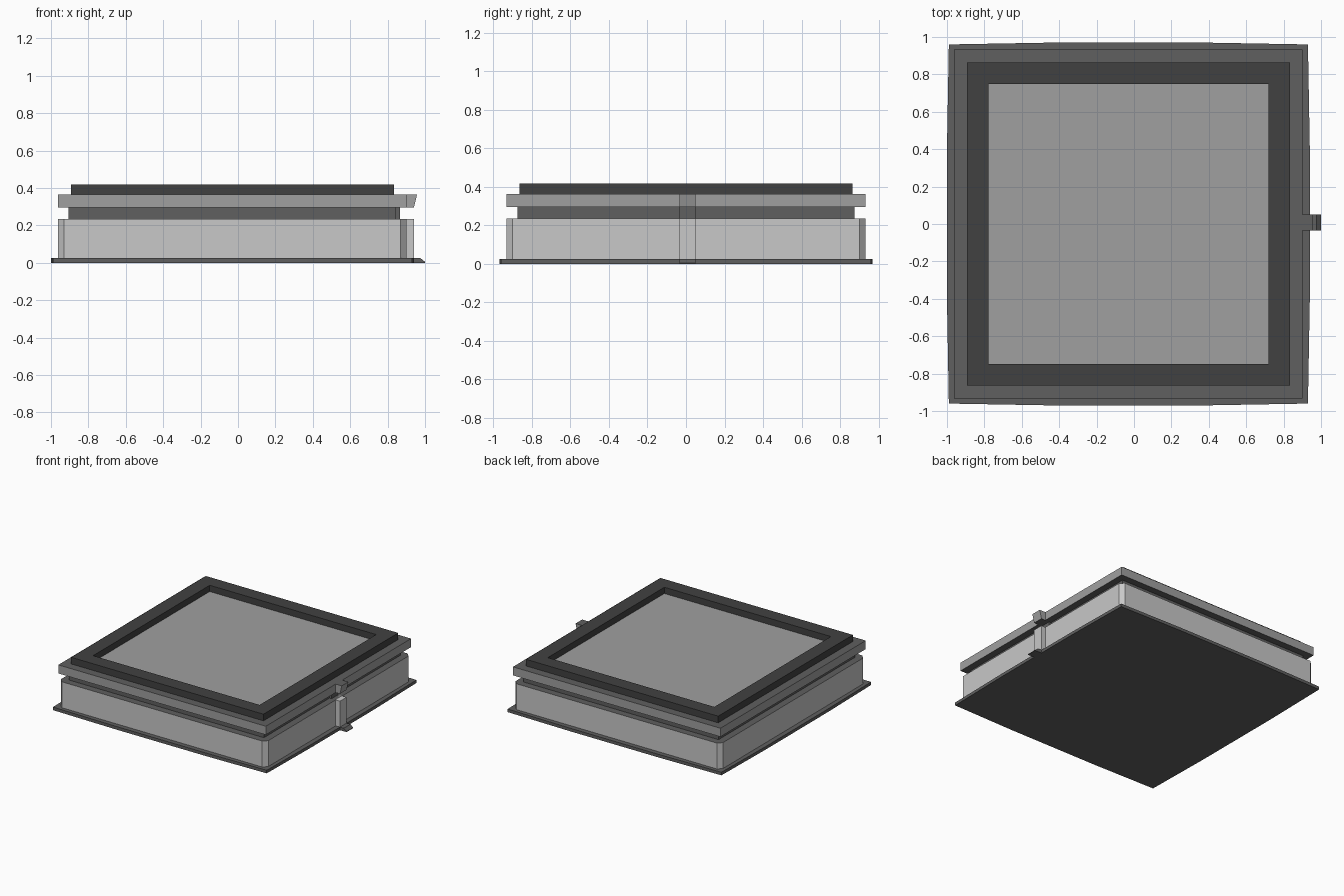
import bpy, bmesh

if "Cube" in bpy.data.objects:
    bpy.data.objects.remove(bpy.data.objects["Cube"])

CX = -0.03           # the square body sits slightly left of the latch side
TAB = (-0.035, 0.05)  # latch extent along y


def material(name, v):
    m = bpy.data.materials.new(name)
    m.diffuse_color = (v, v, v, 1)
    m.use_nodes = True
    m.node_tree.nodes["Principled BSDF"].inputs["Base Color"].default_value = m.diffuse_color
    return m


LIGHT = material("light grey", 0.58)
MID = material("mid grey", 0.35)
DARK = material("dark grey", 0.115)
BLACK = material("charcoal", 0.053)


def finish(name, bm, mats, flat_index=0):
    """Make the object; horizontal faces take material flat_index."""
    bmesh.ops.recalc_face_normals(bm, faces=bm.faces)
    for f in bm.faces:
        if abs(f.normal.z) > 0.95:
            f.material_index = flat_index
    me = bpy.data.meshes.new(name)
    bm.to_mesh(me)
    bm.free()
    for m in mats:
        me.materials.append(m)
    ob = bpy.data.objects.new(name, me)
    bpy.context.collection.objects.link(ob)
    return ob


def prism(name, pts, offset, mats, flat_index=0):
    bm = bmesh.new()
    face = bm.faces.new([bm.verts.new(p) for p in pts])
    ext = bmesh.ops.extrude_face_region(bm, geom=[face], use_keep_orig=True)
    moved = [g for g in ext["geom"] if isinstance(g, bmesh.types.BMVert)]
    bmesh.ops.translate(bm, verts=moved, vec=offset)
    return finish(name, bm, mats, flat_index)


def square_prism(name, side, z0, z1, mats, flat_index=0):
    """One side's (along, out) points, repeated around four sides."""
    pts = []
    for c, s in ((1, 0), (0, 1), (-1, 0), (0, -1)):
        pts += [(CX + a * c + o * s, a * s - o * c, z0) for a, o in side]
    return prism(name, pts, (0, 0, z1 - z0), mats, flat_index)


def latch(name, profile, mats, flat_index=0):
    pts = [(x, TAB[0], z) for x, z in profile]
    return prism(name, pts, (0, TAB[1] - TAB[0], 0), mats, flat_index)


# Base plate with slightly bowed sides
square_prism("base_plate", [(-0.96, 0.96), (-0.4, 0.97), (0.4, 0.97)], 0, 0.025, [DARK])
# Body with chamfered vertical corners
square_prism("body", [(-0.9, 0.932), (0.9, 0.932)], 0.025, 0.235, [LIGHT, DARK], 1)
# Recessed neck and lid
square_prism("neck", [(-0.876, 0.876)], 0.235, 0.295, [DARK])
square_prism("lid", [(-0.932, 0.932)], 0.295, 0.364, [MID, DARK], 1)

# Raised square rim with an open centre
bm = bmesh.new()
rings = []
for h, z in ((0.864, 0.364), (0.864, 0.418), (0.748, 0.418), (0.748, 0.364)):
    rings.append([bm.verts.new((CX + h * a, h * b, z))
                  for a, b in ((-1, -1), (1, -1), (1, 1), (-1, 1))])
for r in range(4):
    lo, hi = rings[r], rings[(r + 1) % 4]
    for i in range(4):
        j = (i + 1) % 4
        bm.faces.new((lo[i], lo[j], hi[j], hi[i]))
finish("rim", bm, [BLACK])

# Inset panel inside the rim
square_prism("top_panel", [(-0.748, 0.748)], 0.362, 0.367, [MID])

# Latch on the right side, one piece per layer
latch("base_latch", [(0.9, 0), (1.0, 0), (1.0, 0.005), (0.975, 0.025), (0.9, 0.025)], [DARK])
latch("body_latch", [(0.88, 0.025), (0.94, 0.025), (0.94, 0.235), (0.88, 0.235)], [LIGHT])
latch("neck_latch", [(0.83, 0.235), (0.865, 0.235), (0.865, 0.295), (0.83, 0.295)], [DARK])
latch("lid_latch", [(0.88, 0.295), (0.94, 0.295), (0.957, 0.364), (0.88, 0.364)], [MID, DARK], 1)
